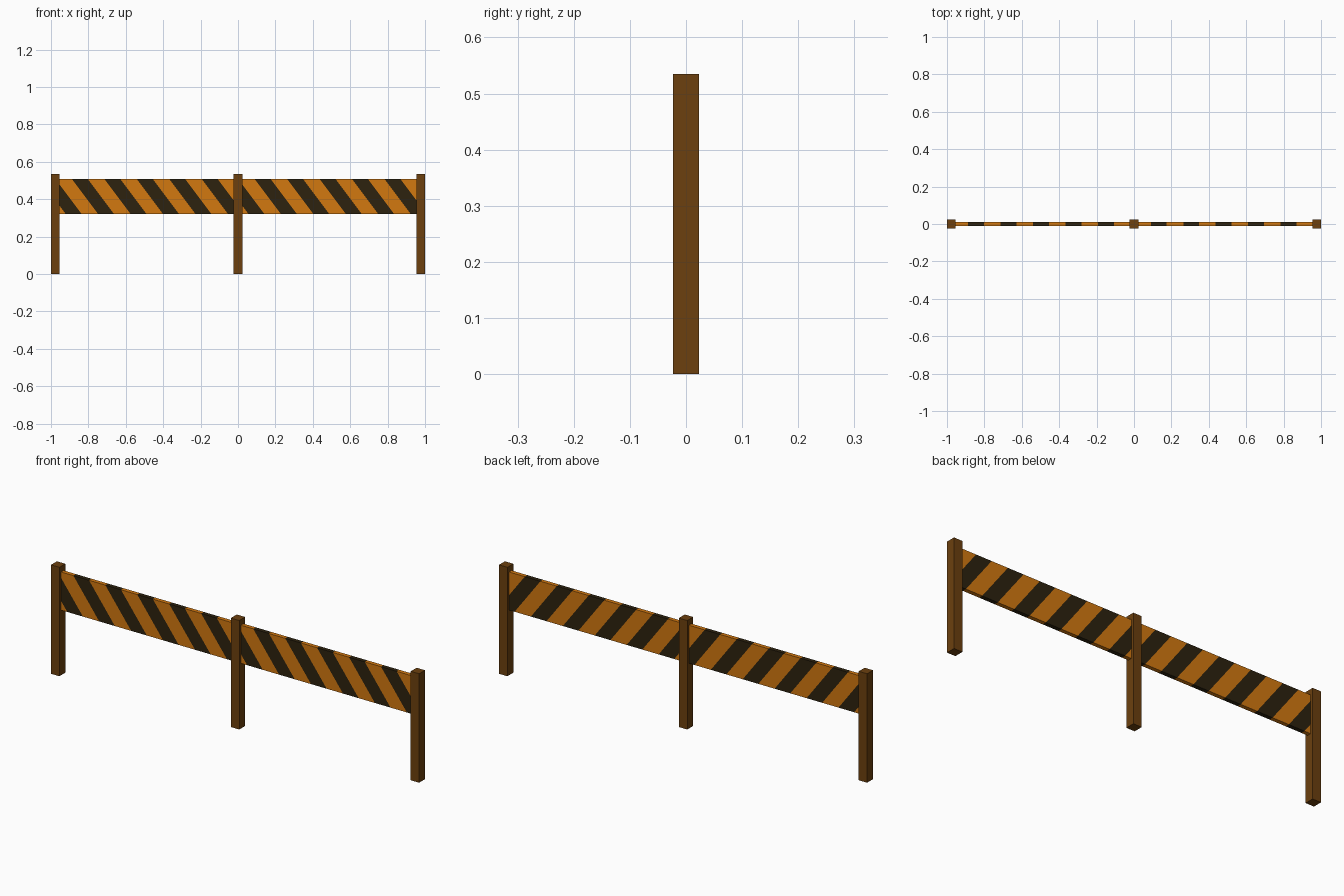
import bpy, bmesh, math
from mathutils import Vector

if "Cube" in bpy.data.objects:
    bpy.data.objects.remove(bpy.data.objects["Cube"])


def material(name, rgb):
    m = bpy.data.materials.new(name)
    m.diffuse_color = (*rgb, 1)
    m.use_nodes = True
    m.node_tree.nodes["Principled BSDF"].inputs["Base Color"].default_value = m.diffuse_color
    return m


BROWN = material("brown wood", (0.150, 0.051, 0.0045))
ORANGE = material("orange paint", (0.645, 0.188, 0.005))
BLACK = material("dark paint", (0.026, 0.016, 0.0045))


def box_bmesh(lo, hi):
    bm = bmesh.new()
    bmesh.ops.create_cube(bm, size=1)
    for v in bm.verts:
        v.co = Vector([(a + b) / 2 + c * (b - a) for a, b, c in zip(lo, hi, v.co)])
    return bm


def finish(bm, name, mats):
    mesh = bpy.data.meshes.new(name)
    bm.to_mesh(mesh)
    bm.free()
    for m in mats:
        mesh.materials.append(m)
    ob = bpy.data.objects.new(name, mesh)
    bpy.context.collection.objects.link(ob)


# Three square posts
HALF, SPAN = 0.0228, 0.9772
for name, x in (("left_post", -SPAN), ("middle_post", 0), ("right_post", SPAN)):
    finish(box_bmesh((x - HALF, -HALF, 0), (x + HALF, HALF, 0.535)), name, [BROWN])

# Two boards, cut along slanted planes into alternating stripes
Z0, Z1, THICK = 0.32, 0.507, 0.01
PERIOD, DARK, START, SLOPE = 0.1735, 0.085, 0.090, 0.75
for name, x0 in (("left_board", -SPAN), ("right_board", 0)):
    bm = box_bmesh((x0, -THICK, Z0), (x0 + SPAN, THICK, Z1))
    for k in range(-2, 7):
        for offset in (0, DARK):
            bmesh.ops.bisect_plane(
                bm, geom=bm.verts[:] + bm.edges[:] + bm.faces[:],
                plane_co=(x0 + START + k * PERIOD + offset, 0, Z1),
                plane_no=Vector((1, 0, SLOPE)).normalized())
    # Stripe colour follows the slanted position of each face
    for f in bm.faces:
        c = f.calc_center_median()
        phase = (c.x - x0 - START - SLOPE * (Z1 - c.z)) % PERIOD
        f.material_index = 1 if phase < DARK else 0
    finish(bm, name, [ORANGE, BLACK])
